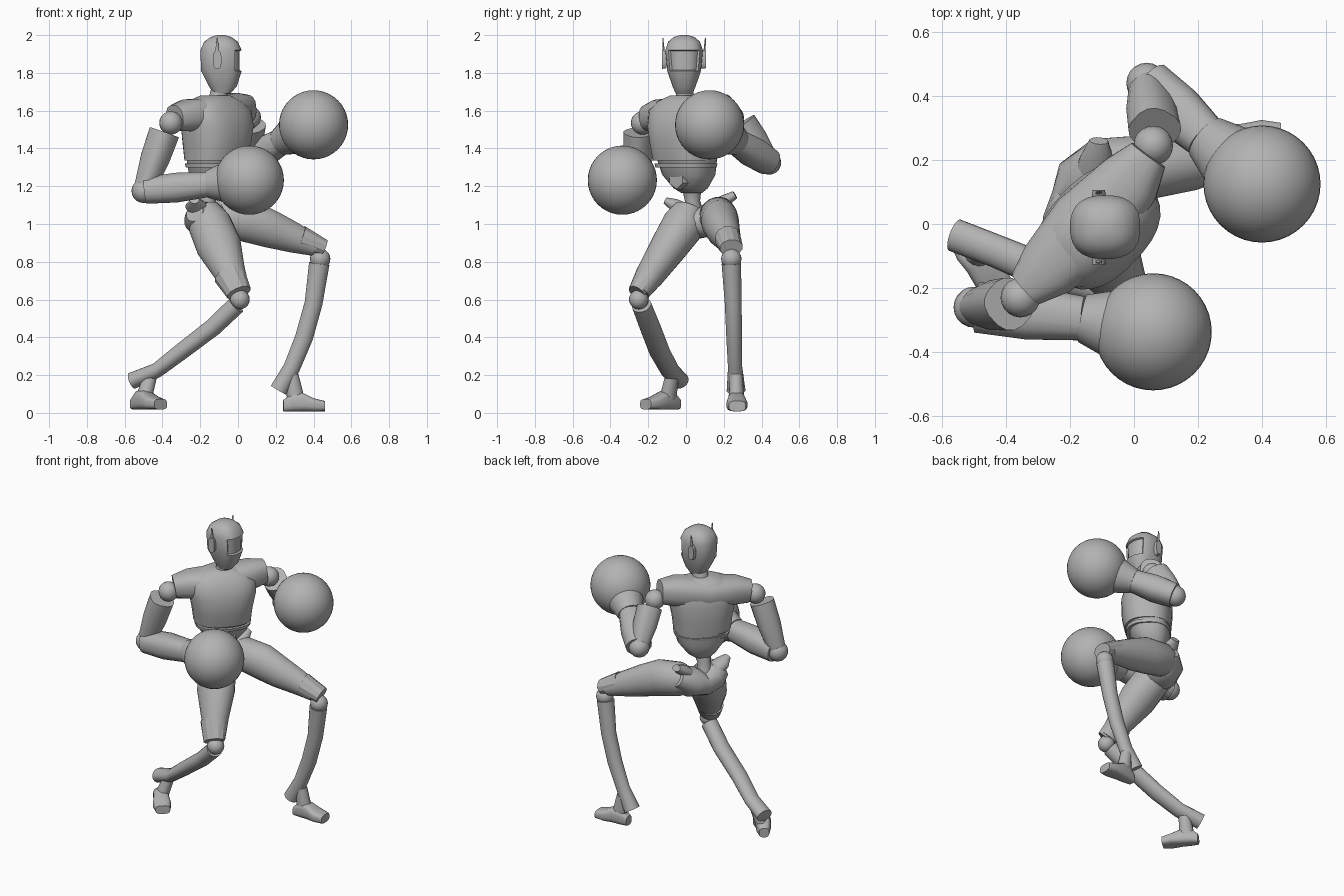
import bpy, bmesh, math
from mathutils import Vector as V

cube = bpy.data.objects.get("Cube")
if cube:
    bpy.data.objects.remove(cube)

grey = bpy.data.materials.new("plain_grey")
grey.use_nodes = True
grey.diffuse_color = (0.45, 0.45, 0.45, 1)
grey.node_tree.nodes["Principled BSDF"].inputs["Base Color"].default_value = grey.diffuse_color

UP = V((0, 0, 1))
FACING = V((0.72, -0.69, 0))   # chest direction
SIDE = V((0.69, 0.72, 0.05))   # towards the left shoulder


def finish(bm, name, angle=40):
    mesh = bpy.data.meshes.new(name)
    bmesh.ops.recalc_face_normals(bm, faces=bm.faces)
    bm.to_mesh(mesh)
    bm.free()
    obj = bpy.data.objects.new(name, mesh)
    bpy.context.collection.objects.link(obj)
    mesh.materials.append(grey)
    bpy.ops.object.select_all(action='DESELECT')
    obj.select_set(True)
    bpy.context.view_layer.objects.active = obj
    bpy.ops.object.shade_smooth_by_angle(angle=math.radians(angle))
    return obj


def loft_mesh(stations, wide, normal=None, sides=20, power=2.0):
    """Closed skin over oval rings; each station is x, y, z, width radius, other radius."""
    bm = bmesh.new()
    pts = [V(s[:3]) for s in stations]
    rings = []
    for i, s in enumerate(stations):
        t = normal or pts[min(i + 1, len(pts) - 1)] - pts[max(i - 1, 0)]
        t = t.normalized()
        w = (V(wide) - t * t.dot(V(wide))).normalized()
        v = t.cross(w)
        ring = []
        for k in range(sides):
            a = 2 * math.pi * (k + 0.5) / sides
            c, d = math.cos(a), math.sin(a)
            c = math.copysign(abs(c) ** (2 / power), c)
            d = math.copysign(abs(d) ** (2 / power), d)
            ring.append(bm.verts.new(pts[i] + w * s[3] * c + v * s[4] * d))
        rings.append(ring)
    for lo, hi in zip(rings, rings[1:]):
        for k in range(sides):
            j = (k + 1) % sides
            bm.faces.new((lo[k], lo[j], hi[j], hi[k]))
    bm.faces.new(rings[0])
    bm.faces.new(rings[-1])
    return bm


def loft(name, stations, wide, angle=40, **kw):
    return finish(loft_mesh(stations, wide, **kw), name, angle)


def ball(name, pos, r, seg=20):
    bm = bmesh.new()
    bmesh.ops.create_uvsphere(bm, u_segments=seg, v_segments=seg // 2, radius=r)
    bmesh.ops.translate(bm, verts=bm.verts, vec=pos)
    return finish(bm, name, 60)


# Head with a recessed visor on the face
bm = loft_mesh([(-.085, -.01, 1.69, .045, .045), (-.08, -.01, 1.73, .075, .062),
                (-.088, -.01, 1.81, .108, .09), (-.09, -.01, 1.92, .11, .1),
                (-.09, -.01, 1.965, .09, .085), (-.09, -.01, 1.99, .055, .055),
                (-.09, -.01, 2, .02, .02)], (1, 0, 0), normal=UP, sides=24, power=2.5)
bm.normal_update()
visor = [f for f in bm.faces if 1.82 < f.calc_center_median().z < 1.91
         and f.calc_center_median().x > -0.02]
bmesh.ops.inset_region(bm, faces=visor, thickness=0.005, depth=-0.012)
finish(bm, "head", 35)

# Ear pods with short aerials
for side, tag in ((-1, "right"), (1, "left")):
    y = -.01 + side * .105
    loft(tag + "_ear", [(-.11, y - .012, 1.87, .022, .05), (-.11, y + .012, 1.87, .02, .046)],
         (1, 0, 0), sides=12, power=3)
    loft(tag + "_aerial", [(-.11, y, 1.87, .016, .008), (-.11, y + side * .008, 1.985, .003, .003)],
         (1, 0, 0), sides=8)

# Neck and collar
loft("neck", [(-.115, -.005, 1.62, .065, .065), (-.105, -.005, 1.67, .048, .048),
              (-.09, -.01, 1.73, .048, .048)], (1, 0, 0))
loft("collar", [(-.115, -.005, 1.63, .1, .09), (-.112, -.005, 1.675, .075, .07)], (1, 0, 0))

# Torso
loft("chest", [(-.115, -.005, 1.335, .175, .14), (-.112, -.01, 1.42, .185, .153),
               (-.11, -.01, 1.52, .205, .155), (-.115, -.008, 1.6, .21, .135),
               (-.12, -.005, 1.65, .16, .105), (-.12, -.005, 1.68, .08, .07)],
     SIDE, normal=UP, sides=28, power=2.5)
loft("shoulder_yoke", [(-.335, -.2, 1.56, .065, .07), (-.27, -.14, 1.575, .1, .085),
                       (-.14, -.01, 1.58, .13, .09), (-.01, .14, 1.605, .1, .09),
                       (.045, .215, 1.61, .065, .075)], FACING, sides=20, power=2.5)
loft("abdomen", [(-.115, .005, 1.345, .165, .13), (-.12, .015, 1.26, .145, .115),
                 (-.13, .025, 1.19, .09, .08), (-.14, .03, 1.165, .055, .05)],
     SIDE, normal=UP, sides=24, power=2.5)
loft("waist_seam", [(-.115, 0, 1.3, .168, .134), (-.115, 0, 1.32, .172, .138)],
     SIDE, normal=UP, sides=28, power=2.5)
loft("spine_joint", [(-.14, .03, 1.2, .055, .05), (-.16, .035, 1.12, .04, .04),
                     (-.165, .04, 1.04, .06, .06)], SIDE)
belly = V((-.04, -.05, 1.245))
loft("belly_plate", [(*(belly - FACING * .03), .065, .065), (*(belly + FACING * .004), .055, .06)],
     SIDE, sides=6, angle=20)

# Pelvis and hip crests
loft("pelvis", [(-.23, -.07, 1.06, .05, .05), (-.2, -.02, 1.035, .095, .09),
                (-.16, .06, 1.0, .105, .08), (-.13, .15, 1.03, .11, .095),
                (-.1, .23, 1.08, .05, .06)], (1, 0, 0))
loft("right_hip_crest", [(-.2, 0, 1.06, .06, .05), (-.225, -.06, 1.1, .055, .035),
                         (-.23, -.11, 1.125, .025, .018)], (1, 0, 0), sides=12)
loft("left_hip_crest", [(-.13, .14, 1.06, .06, .05), (-.115, .2, 1.12, .055, .035),
                        (-.11, .26, 1.155, .03, .022)], (1, 0, 0), sides=12)

# Thighs and knees
loft("left_thigh", [(-.17, .16, 1.05, .06, .06), (-.08, .17, 1.04, .1, .105),
                    (.06, .18, 1.015, .1, .115), (.18, .195, .97, .09, .1),
                    (.3, .22, .925, .07, .08), (.41, .235, .88, .062, .052)], (0, 1, 0))
loft("right_thigh", [(-.18, .02, 1.08, .08, .08), (-.15, -.01, 1.0, .115, .115),
                     (-.1, -.09, .88, .12, .1), (-.045, -.18, .745, .085, .08),
                     (0, -.245, .64, .065, .055)], (1, 0, 0))
loft("left_knee_guard", [(.33, .22, .925, .07, .07), (.455, .24, .875, .062, .045)],
     (0, 1, 0), sides=12, angle=25)
loft("right_knee_guard", [(-.045, -.19, .73, .085, .08), (.005, -.26, .635, .068, .05)],
     (1, 0, 0), sides=12, angle=25)
ball("left_knee", (.435, .24, .815), .054)
ball("right_knee", (.01, -.25, .6), .052)

# Shins sweep down to flared ankles
loft("left_shin", [(.43, .24, .79, .052, .055), (.4, .25, .58, .045, .048),
                   (.35, .255, .4, .042, .048), (.285, .26, .24, .038, .045),
                   (.215, .265, .12, .05, .048)], (0, 1, 0))
loft("right_shin", [(-.01, -.235, .57, .052, .05), (-.13, -.19, .455, .055, .048),
                    (-.3, -.14, .325, .055, .045), (-.43, -.085, .225, .052, .04),
                    (-.56, -.035, .17, .052, .045)], (0, 1, 0))


# Feet are built from heel to toe along a heading
def foot(tag, heel, heading, ankle, floor):
    h = V(heading).normalized()
    across = h.cross(UP)
    rows = []
    for along, half, top in ((0, .03, .06), (.05, .045, .1), (.1, .046, .1),
                             (.16, .056, .07), (.22, .045, .055)):
        p = V(heel) + h * along
        rows.append((p.x, p.y, floor + top / 2, half, top / 2))
    loft(tag + "_foot", rows, across, normal=h, sides=16, power=3.2)
    base = V(heel) + h * .07
    loft(tag + "_ankle", [(base.x, base.y, floor + .04, .05, .042),
                          (*ankle, .036, .036)], h, sides=14)


foot("left", (.24, .265, 0), (1, .03, 0), (.285, .265, .2), .008)
foot("right", (-.55, -.045, 0), (.6, -.72, 0), (-.465, -.075, .19), .018)

# Arms: shoulder ball, upper arm, elbow, forearm, cuff and round glove
arms = {
    "right": dict(shoulder=(-.355, -.23, 1.535), top=(-.39, -.25, 1.485), elbow=(-.5, -.26, 1.175),
                  wrist=(-.16, -.295, 1.21), glove=(.06, -.337, 1.232)),
    "left": dict(shoulder=(.06, .245, 1.565), top=(.065, .295, 1.53), elbow=(.04, .44, 1.325),
                 wrist=(.225, .27, 1.435), glove=(.4, .125, 1.525)),
}
for tag, a in arms.items():
    p = {k: V(v) for k, v in a.items()}
    ball(tag + "_shoulder_ball", p["shoulder"], .062)
    mid = p["top"].lerp(p["elbow"], .45)
    low = p["top"].lerp(p["elbow"], .92)
    loft(tag + "_upper_arm", [(*p["top"], .08, .075), (*mid, .075, .072), (*low, .055, .055)],
         FACING, sides=16, power=2.5)
    ball(tag + "_elbow", p["elbow"], .064)
    back = p["elbow"].lerp(p["wrist"], .03)
    half = p["elbow"].lerp(p["wrist"], .5)
    loft(tag + "_forearm", [(*back, .07, .08), (*half, .08, .085), (*p["wrist"], .068, .07)],
         UP, sides=16, power=2.4)
    cuff = p["wrist"].lerp(p["glove"], .5)
    loft(tag + "_cuff", [(*p["wrist"], .074, .076), (*cuff, .115, .115)], UP, sides=20)
    ball(tag + "_glove", p["glove"], .183, 40)
